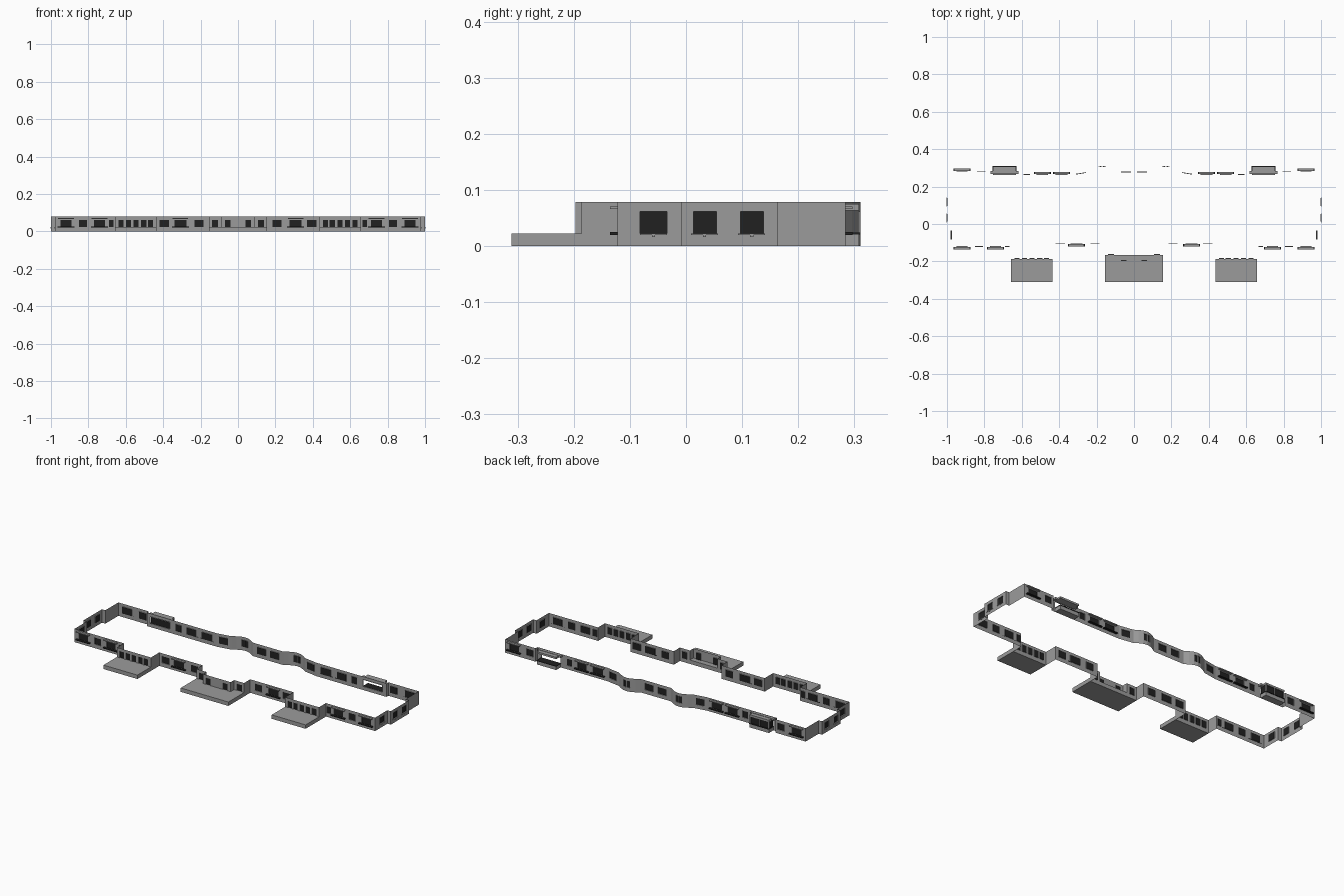
import bpy, bmesh, math
from mathutils import Vector

if "Cube" in bpy.data.objects:
    bpy.data.objects.remove(bpy.data.objects["Cube"])

H = 0.079            # wall height
Z0, Z1 = 0.023, 0.062  # window bottom and top
REVEAL = 0.004


def material(name, v):
    m = bpy.data.materials.new(name)
    m.diffuse_color = (v, v, v, 1)
    m.use_nodes = True
    m.node_tree.nodes["Principled BSDF"].inputs["Base Color"].default_value = m.diffuse_color
    return m


GREY = material("grey_stone", 0.33)
DARK = material("dark_glass", 0.015)


def finish(name, bm, mirror=True):
    me = bpy.data.meshes.new(name)
    bm.to_mesh(me)
    bm.free()
    me.materials.append(GREY)
    me.materials.append(DARK)
    ob = bpy.data.objects.new(name, me)
    bpy.context.collection.objects.link(ob)
    if mirror:
        ob.modifiers.new("mirror", 'MIRROR').use_clip = False
    return ob


def box(bm, x0, x1, y0, y1, z0, z1, mat=0):
    r = bmesh.ops.create_cube(bm, size=1)
    for v in r['verts']:
        v.co = Vector((x0 if v.co.x < 0 else x1, y0 if v.co.y < 0 else y1,
                       z0 if v.co.z < 0 else z1))
    for f in {f for v in r['verts'] for f in v.link_faces}:
        f.material_index = mat


def wall(bm, p, q, windows=(), opening=False):
    """Sheet wall from p to q; windows are intervals along its main axis."""
    p, q = Vector(p), Vector(q)
    d = (q - p).normalized()
    n = Vector((-d.y, d.x))
    axis = 0 if abs(d.x) > abs(d.y) else 1
    length = (q - p).length

    def pt(s, z, depth=0.0):
        c = p + d * s - n * depth
        return bm.verts.new((c.x, c.y, z))

    def quad(pts, mat=0):
        f = bm.faces.new([pt(*a) for a in pts])
        f.material_index = mat

    def panel(a, b, lo, hi):
        quad([(b, lo), (a, lo), (a, hi), (b, hi)])

    cuts = sorted(tuple(sorted(abs((c - p[axis]) / d[axis]) for c in w)) for w in windows)
    at = 0.0
    for a, b in cuts:
        panel(at, a, 0, H)
        panel(a, b, 0, Z0)
        panel(a, b, Z1, H)
        r = [(a, Z0), (b, Z0), (b, Z1), (a, Z1)]
        for i in range(4):   # reveals
            u, v = r[i], r[(i + 1) % 4]
            quad([u, v, v + (REVEAL,), u + (REVEAL,)])
        if not opening:
            quad([(b, Z0, REVEAL), (a, Z0, REVEAL), (a, Z1, REVEAL), (b, Z1, REVEAL)], 1)
        at = b
    panel(at, length, 0, H)


# Left half of the wall ring, from the front centre round to the back centre
bm = bmesh.new()
wall(bm, (0, -.197), (-.09, -.197), [(-.04, -.07)])
wall(bm, (-.09, -.197), (-.09, -.165))
wall(bm, (-.09, -.165), (-.155, -.165), [(-.108, -.14)])
wall(bm, (-.155, -.165), (-.155, -.108))
wall(bm, (-.155, -.108), (-.437, -.108), [(-.185, -.232), (-.275, -.34), (-.37, -.42)])
wall(bm, (-.437, -.108), (-.437, -.186))
wall(bm, (-.437, -.186), (-.658, -.186),
     [(-.455, -.482), (-.49, -.518), (-.533, -.56), (-.572, -.6), (-.612, -.64)])
wall(bm, (-.658, -.186), (-.658, -.122))
wall(bm, (-.658, -.122), (-.978, -.122), [(-.665, -.69), (-.712, -.77), (-.808, -.85), (-.89, -.95)])
wall(bm, (-.978, -.122), (-.978, -.008), [(-.082, -.034)])
wall(bm, (-.978, -.008), (-1, -.008))
wall(bm, (-1, -.008), (-1, .163), [(.013, .054), (.097, .138)])
wall(bm, (-1, .163), (-.978, .163))
wall(bm, (-.978, .163), (-.978, .284))
wall(bm, (-.978, .284), (-.78, .284), [(-.95, -.89), (-.84, -.795)])
wall(bm, (-.78, .284), (-.78, .266))
wall(bm, (-.78, .266), (-.61, .266), [(-.755, -.63)], opening=True)
wall(bm, (-.61, .266), (-.325, .266), [(-.59, -.555), (-.52, -.46), (-.42, -.355)])
wall(bm, (-.325, .266), (-.24, .28), [(-.31, -.258)])
# Bowed section
N = 6
bow = [(-.24 + .14 * i / N, .28 + .031 * math.sin(math.pi * i / N)) for i in range(N + 1)]
for i in range(N):
    a, b = bow[i], bow[i + 1]
    g = .003
    wall(bm, a, b, [(a[0] + g, b[0] - g)] if i in (2, 3) else [])
wall(bm, bow[-1], (0, .28), [(-.07, -.015)])
finish("outer_walls", bm)

# Raised terraces
bm = bmesh.new()
box(bm, -.658, -.437, -.311, -.186, 0, .023)
finish("side_terraces", bm)
bm = bmesh.new()
box(bm, -.155, .155, -.311, -.165, 0, .023)
finish("centre_terrace", bm, False)

# Dark ledges and pale hoods of the wide windows
ledges, hoods = bmesh.new(), bmesh.new()
for x, y, s in [(-.92, -.122, -1), (-.741, -.122, -1), (-.308, -.108, -1),
                (-.92, .284, 1), (-.49, .266, 1), (-.387, .266, 1)]:
    y0, y1 = sorted((y, y + s * .013))
    box(ledges, x - .045, x + .045, y0, y1, .02, .025, 1)
    box(hoods, x - .042, x + .042, y0, y1, .066, .071)
finish("window_ledges", ledges)
finish("window_hoods", hoods)

# Small sills on the end walls
bm = bmesh.new()
for x, y in [(-.978, -.058), (-1, .033), (-1, .117)]:
    box(bm, x - .003, x, y - .024, y + .024, .02, .023)
    box(bm, x - .003, x, y - .003, y + .003, .016, .02)
finish("end_sills", bm)

# Rear bays: base and canopy on both sides, glazing on the left only
bm = bmesh.new()
for z0, z1 in [(0, .021), (.064, .075)]:
    box(bm, -.755, -.63, .266, .308, z0, z1)
box(bm, -.768, -.617, .266, .284, .066, .077)
finish("bay_base_and_canopy", bm)
bm = bmesh.new()
box(bm, -.757, -.628, .266, .311, .021, .024, 1)
finish("bay_ledge", bm)
bm = bmesh.new()
box(bm, -.752, -.633, .266, .304, .024, .064, 1)
finish("bay_glazing", bm, False)
bm = bmesh.new()
for x in (-.755, -.694, -.635):
    box(bm, x, x + .005, .302, .307, .024, .064)
finish("bay_posts", bm, False)
